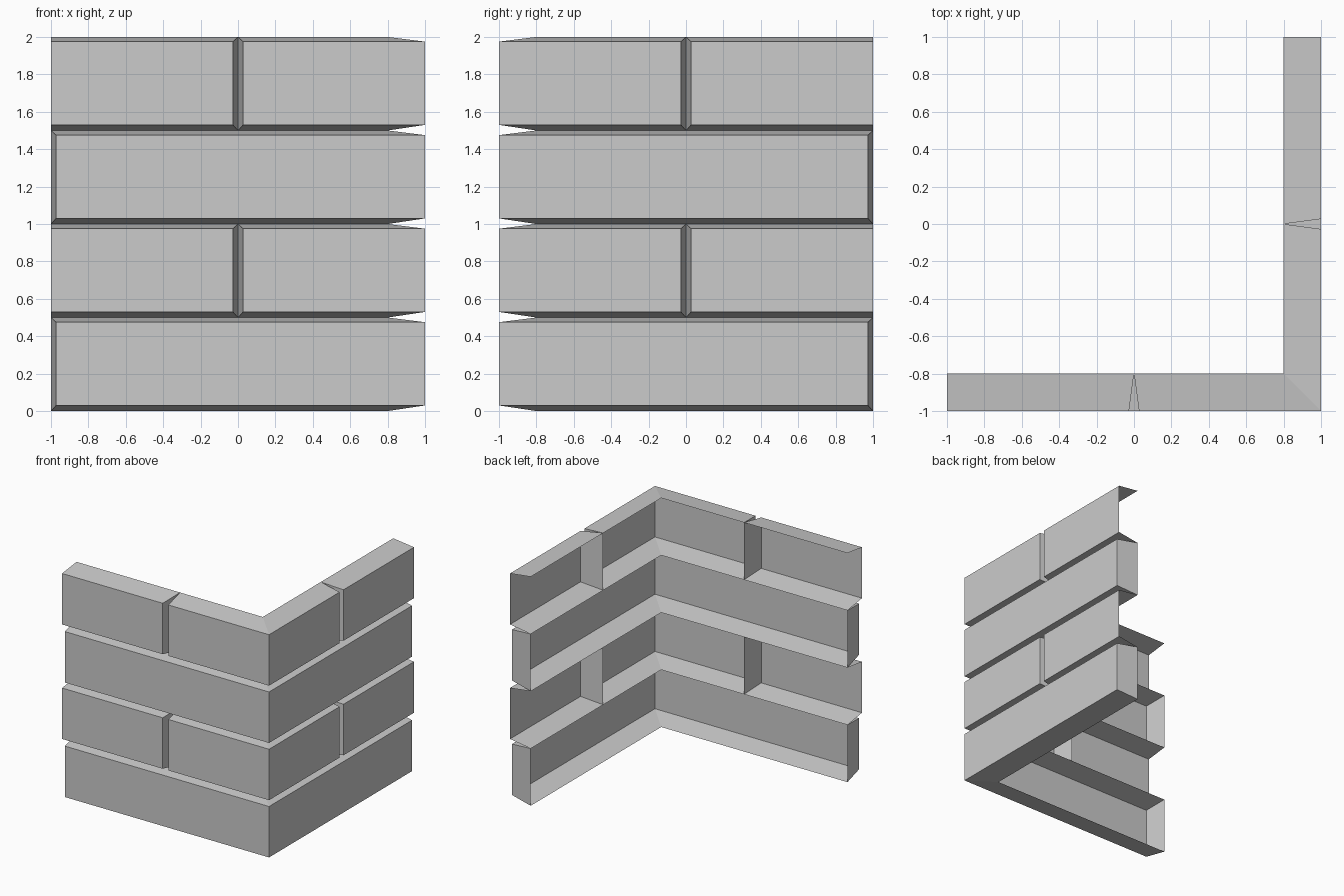
import bpy

if "Cube" in bpy.data.objects:
    bpy.data.objects.remove(bpy.data.objects["Cube"])

H = 0.5                 # course height
DEPTH = 0.2             # joint depth
J = 0.027               # half joint width on the outer face
LOW, TOP = 0.03, 0.025  # bevel of the lower and upper brick edges


def brick(name, path, z, start_cap, end_cap):
    """Open-backed brick shell; path is a list of (inner xy, outer xy)."""
    verts, faces = [], []
    for inner, outer in path:
        verts += [(*inner, z), (*outer, z + LOW),
                  (*outer, z + H - TOP), (*inner, z + H)]
    # Bottom slope, outer face and top slope for every segment
    for s in range(len(path) - 1):
        a, b = 4 * s, 4 * s + 4
        for k in range(3):
            faces.append((a + k, b + k, b + k + 1, a + k + 1))
    # Tapered brick ends
    if start_cap:
        faces.append((0, 1, 2, 3))
    if end_cap:
        e = len(verts) - 4
        faces.append((e + 3, e + 2, e + 1, e))
    mesh = bpy.data.meshes.new(name)
    mesh.from_pydata(verts, [], faces)
    ob = bpy.data.objects.new(name, mesh)
    bpy.context.collection.objects.link(ob)


def front(xi, xo):
    return ((xi, -1 + DEPTH), (xo, -1))


def mirrored(path):
    """Reflect a front path across the corner diagonal, keeping its direction."""
    return [tuple((-y, -x) for x, y in p) for p in reversed(path)]


corner = [((1 - DEPTH, -1 + DEPTH), (1, -1))]

for row in range(4):
    z = row * H
    if row % 2 == 0:
        # One long brick wrapping the corner
        half = [front(-1, -1 + J)]
        brick(f"long_corner_brick_{row + 1}", half + corner + mirrored(half), z, True, True)
    else:
        # Corner brick with a cut brick on each side
        half = [front(0, J)]
        brick(f"corner_brick_{row + 1}", half + corner + mirrored(half), z, True, True)
        side = [front(-1, -1), front(0, -J)]
        brick(f"front_brick_{row + 1}", side, z, False, True)
        brick(f"right_brick_{row + 1}", mirrored(side), z, True, False)
